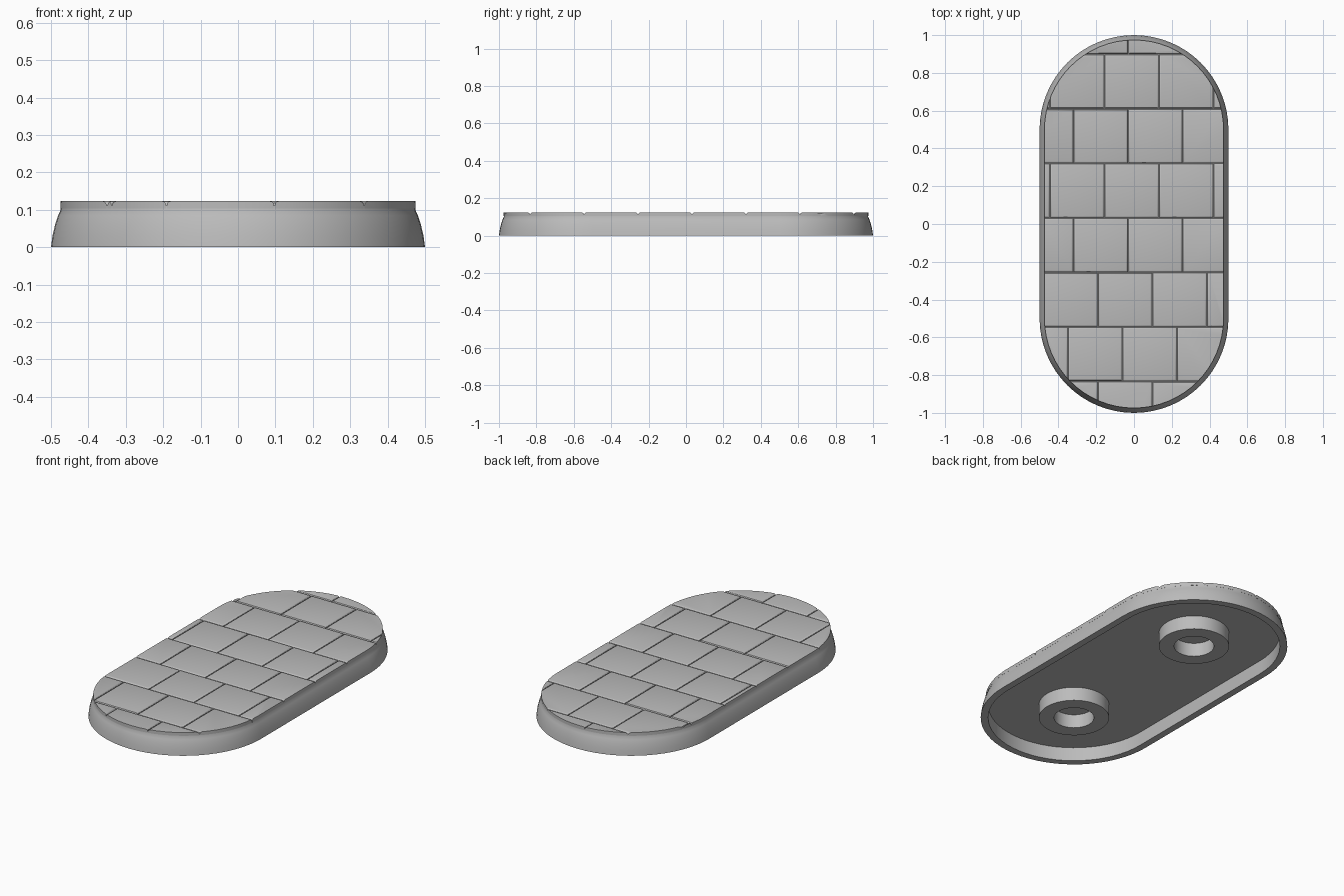
import bpy, bmesh, math

if "Cube" in bpy.data.objects:
    bpy.data.objects.remove(bpy.data.objects["Cube"])

stone = bpy.data.materials.new("stone grey")
stone.diffuse_color = (0.5, 0.5, 0.5, 1)
stone.use_nodes = True
stone.node_tree.nodes["Principled BSDF"].inputs["Base Color"].default_value = stone.diffuse_color
TOP, GROOVE, CEILING = 0.123, 0.112, 0.08
SEG = 32  # segments per half circle


def outline(r, z, half):
    """Stadium outline: two half circles centred at y = +-half (a circle if half is 0)."""
    pts = []
    for side in (1, -1):
        for i in range(SEG + (1 if half else 0)):
            a = math.pi * i / SEG
            pts.append((side * r * math.cos(a), side * (half + r * math.sin(a)), z))
    return pts


def finish(bm, name):
    bmesh.ops.recalc_face_normals(bm, faces=bm.faces)
    me = bpy.data.meshes.new(name)
    bm.to_mesh(me)
    bm.free()
    me.materials.append(stone)
    ob = bpy.data.objects.new(name, me)
    bpy.context.collection.objects.link(ob)
    return ob


def loft(name, profile, half, caps=True, y=0):
    """Skin outlines through the (radius, height) profile."""
    bm = bmesh.new()
    loops = [[bm.verts.new(p) for p in outline(r, z, half)] for r, z in profile]
    n = len(loops[0])
    for a, b in zip(loops, loops[1:]):
        for i in range(n):
            bm.faces.new((a[i], a[(i + 1) % n], b[(i + 1) % n], b[i]))
    if caps:
        bm.faces.new(loops[0])
        bm.faces.new(loops[-1])
    ob = finish(bm, name)
    ob.location.y = y
    return ob


def smooth(ob):
    bpy.ops.object.select_all(action='DESELECT')
    ob.select_set(True)
    bpy.context.view_layer.objects.active = ob
    bpy.ops.object.shade_smooth_by_angle(angle=math.radians(30))


# Hollow base with a bulging outer wall
base = loft("base", [(0.474, GROOVE), (0.474, 0.1), (0.481, 0.085), (0.489, 0.06),
                     (0.496, 0.03), (0.5, 0), (0.46, 0), (0.46, CEILING)], 0.5)
smooth(base)

# Magnet holder rings underneath
for label, y in (("front", -0.5), ("back", 0.5)):
    smooth(loft(label + "_ring", [(0.188, CEILING), (0.188, 0), (0.107, 0), (0.107, CEILING)],
                0, caps=False, y=y))

# Paving slabs: staggered rows of square blocks with softened top edges
PITCH, GAP = 0.2885, 0.003
row_shift = [-0.19, -0.06, -0.19, -0.03, -0.155, -0.03, -0.155, -0.03]
bm = bmesh.new()
for row, shift in enumerate(row_shift):
    y0 = -0.832 + (row - 1) * PITCH
    for col in range(-2, 3):
        x0 = shift + col * PITCH
        lo, hi = GROOVE - 0.008, TOP
        x1, y1 = x0 + PITCH - GAP, y0 + PITCH - GAP
        v = [bm.verts.new((x, y, z)) for z in (lo, hi)
             for x, y in ((x0, y0), (x1, y0), (x1, y1), (x0, y1))]
        for f in ((0, 3, 2, 1), (4, 5, 6, 7), (0, 1, 5, 4), (1, 2, 6, 5), (2, 3, 7, 6), (3, 0, 4, 7)):
            bm.faces.new([v[i] for i in f])
top_edges = [e for e in bm.edges if all(w.co.z > TOP - 0.001 for w in e.verts)]
bmesh.ops.bevel(bm, geom=top_edges, offset=0.01, segments=3, profile=0.5, affect='EDGES')
slabs = finish(bm, "paving_slabs")

# Trim the slabs to the rounded outline
cutter = loft("slab_trim_cutter", [(0.4745, 0.05), (0.4745, 0.2)], 0.5)
cutter.hide_render = True
cutter.hide_viewport = True
mod = slabs.modifiers.new("trim", 'BOOLEAN')
mod.operation = 'INTERSECT'
mod.solver = 'EXACT'
mod.object = cutter
bpy.context.view_layer.objects.active = slabs
bpy.ops.object.modifier_apply(modifier=mod.name)
smooth(slabs)
bpy.data.objects.remove(cutter)
